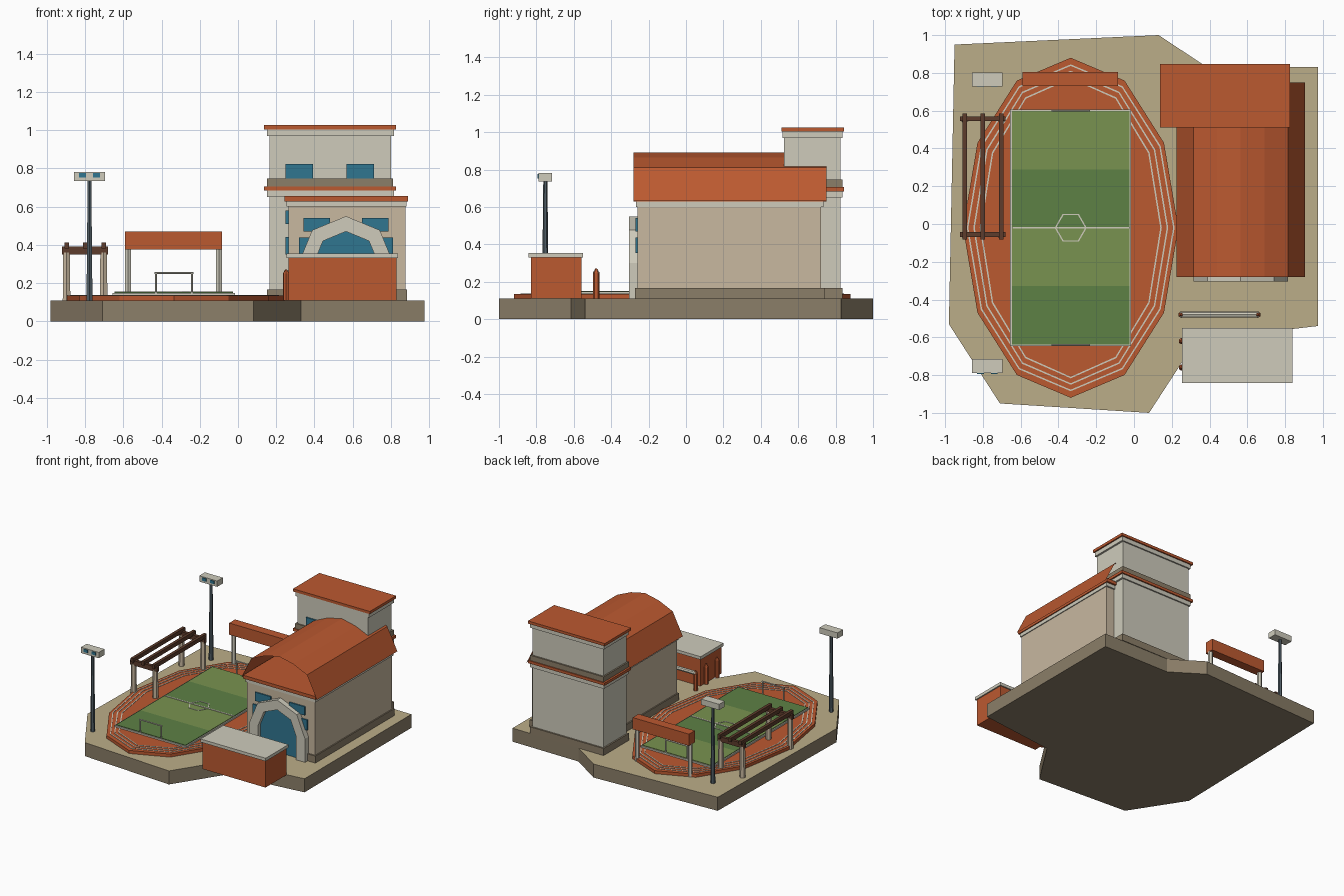
import bpy, bmesh, math
from mathutils import Vector

if "Cube" in bpy.data.objects:
    bpy.data.objects.remove(bpy.data.objects["Cube"])

PALETTE = {
    "sand": (0.50, 0.42, 0.25), "stone": (0.26, 0.21, 0.14), "red": (0.50, 0.10, 0.03),
    "lawn_light": (0.19, 0.29, 0.08), "lawn_dark": (0.11, 0.22, 0.06),
    "white": (0.62, 0.60, 0.50), "cream": (0.58, 0.48, 0.35), "glass": (0.03, 0.18, 0.28),
    "steel": (0.08, 0.11, 0.13), "wood": (0.11, 0.045, 0.025)}
mats = {}
for key, rgb in PALETTE.items():
    mats[key] = bpy.data.materials.new(key)
    mats[key].diffuse_color = (*rgb, 1)


def finish(name, bm, *keys):
    mesh = bpy.data.meshes.new(name)
    bmesh.ops.recalc_face_normals(bm, faces=bm.faces)
    bm.to_mesh(mesh)
    bm.free()
    for k in keys:
        mesh.materials.append(mats[k])
    ob = bpy.data.objects.new(name, mesh)
    bpy.context.collection.objects.link(ob)
    return ob


def box(name, x, y, z, key):
    bm = bmesh.new()
    bmesh.ops.create_cube(bm, size=1)
    for v in bm.verts:
        v.co = [(a + b) / 2 + c * (b - a) for (a, b), c in zip((x, y, z), v.co)]
    return finish(name, bm, key)


def prism(name, pts, vec, key):
    bm = bmesh.new()
    f = bm.faces.new([bm.verts.new(p) for p in pts])
    top = bmesh.ops.extrude_face_region(bm, geom=[f])["geom"]
    bmesh.ops.translate(bm, vec=vec, verts=[g for g in top if isinstance(g, bmesh.types.BMVert)])
    return finish(name, bm, key)


def rod(name, p, q, r1, r2, key, sides=6):
    p, q = Vector(p), Vector(q)
    bm = bmesh.new()
    bmesh.ops.create_cone(bm, cap_ends=True, segments=sides, radius1=r1, radius2=r2,
                          depth=(q - p).length)
    rot = (q - p).to_track_quat('Z', 'Y')
    for v in bm.verts:
        v.co = rot @ v.co + (p + q) / 2
    return finish(name, bm, key)


def ellipse(rx, ry, z, n):
    return [(CX + rx * math.cos(math.tau * i / n), CY + ry * math.sin(math.tau * i / n), z)
            for i in range(n)]


def ring(name, rx, ry, w, z, n):
    # closed flat band standing slightly above the surface
    bm = bmesh.new()
    loops = [[bm.verts.new(p) for p in ellipse(rx - d, ry - d, h, n)]
             for d, h in ((0, z), (0, z + .004), (w, z + .004), (w, z))]
    for a in range(4):
        A, B = loops[a], loops[(a + 1) % 4]
        for i in range(n):
            j = (i + 1) % n
            bm.faces.new((A[i], A[j], B[j], B[i]))
    return finish(name, bm, "white")


CX, CY = -0.335, -0.02

# Ground slab with sandy top
outline = [(-.95, .95), (-.98, -.53), (-.71, -.95), (.08, -1), (.33, -.615),
           (.975, -.54), (.975, .83), (.38, .835), (.13, 1)]
slab = prism("ground_slab", [(x, y, 0) for x, y in outline], (0, 0, .11), "stone")
slab.data.materials.append(mats["sand"])
for p in slab.data.polygons:
    p.material_index = int(p.normal.z > .9)

# Running track and lane lines
prism("running_track", ellipse(.57, .90, .108, 12), (0, 0, .027), "red")
for i in range(3):
    ring(f"lane_line_{i}", .55 - .034 * i, .865 - .034 * i, .008, .134, 12)

# Striped pitch with markings
box("pitch_border", (-.657, -.015), (-.645, .605), (.13, .147), "white")
for i in range(4):
    box(f"pitch_stripe_{i}", (-.647, -.025), (-.637 + i * .3085, -.637 + (i + 1) * .3085),
        (.135, .152), "lawn_light" if i % 2 else "lawn_dark")
box("halfway_line", (-.647, -.025), (CY - .005, CY + .005), (.14, .156), "white")
ring("centre_circle", .085, .085, .008, .151, 6)

# Goals
for tag, y in (("front", -.64), ("back", .60)):
    for x in (-.43, -.24):
        rod(f"goal_post_{tag}", (x, y, .14), (x, y, .255), .006, .006, "white")
    rod(f"goal_bar_{tag}", (-.436, y, .253), (-.234, y, .253), .006, .006, "white")

# Scoreboard on two posts
box("scoreboard", (-.59, -.085), (.73, .805), (.375, .47), "red")
for x in (-.575, -.10):
    rod("scoreboard_post", (x, .767, .11), (x, .767, .38), .018, .018, "white")

# Pergola
for y in (-.055, .557):
    box("pergola_cross_beam", (-.92, -.68), (y - .013, y + .013), (.35, .39), "wood")
    for x in (-.897, -.703):
        rod("pergola_post", (x, y, .11), (x, y, .36), .023, .02, "cream")
for x in (-.895, -.80, -.703):
    box("pergola_rafter", (x - .012, x + .012), (-.082, .585), (.38, .412), "wood")

# Floodlights
for y in (-.752, .765):
    rod("floodlight_pole", (-.777, y, .11), (-.777, y, .74), .018, .011, "steel")
    box("floodlight_head", (-.858, -.697), (y - .036, y + .036), (.735, .782), "white")
    for x in (-.813, -.74):
        box("floodlight_lamp", (x - .018, x + .018), (y - .041, y - .03), (.752, .776), "glass")

# Kiosk
box("kiosk_body", (.263, .828), (-.83, -.56), (.11, .332), "red")
box("kiosk_roof", (.253, .838), (-.842, -.55), (.33, .355), "white")

# Railing and side posts
for x, y in ((.25, -.48), (.655, -.48), (.252, -.62), (.252, -.76)):
    rod("railing_post", (x, y, .11), (x, y, .25), .017, .017, "red")
    rod("railing_post_tip", (x, y, .25), (x, y, .272), .017, .004, "red")
rod("railing_bar", (.243, -.48, .25), (.662, -.48, .25), .016, .016, "white", 8)

# Main hall
HX = .565
box("hall_plinth", (.255, .885), (-.272, .74), (.11, .167), "stone")
box("hall_walls", (.265, .875), (-.26, .722), (.16, .61), "cream")
box("hall_cornice", (.255, .882), (-.268, .735), (.60, .63), "white")
box("hall_roof_base", (.242, .89), (-.28, .75), (.628, .655), "red")

# Open barrel roof shell
half = [(.34, .632), (.25, .81), (.125, .865), (0, .892)]
profile = half + [(-x, z) for x, z in half[-2::-1]]
bm = bmesh.new()
rows = [[bm.verts.new((HX + x, y, z)) for x, z in profile] for y in (-.28, .75)]
for i in range(len(profile) - 1):
    bm.faces.new((rows[0][i], rows[0][i + 1], rows[1][i + 1], rows[1][i]))
finish("hall_barrel_roof", bm, "red")


# Entrance portal and glazing
def portal(r, z0=.11):
    arc = [(HX + r * math.cos(math.pi * i / 4), .30 + r * math.sin(math.pi * i / 4))
           for i in range(5)]
    return [(HX + r, z0)] + arc + [(HX - r, z0)]


loop = portal(.25) + portal(.17)[::-1]
prism("entrance_portal", [(x, -.305, z) for x, z in loop], (0, .05, 0), "white")
prism("entrance_glass", [(x, -.275, z) for x, z in portal(.172)], (0, .02, 0), "glass")
for side in (-1, 1):
    for d, w, z0, z1 in ((.153, .07, .47, .54), (.175, .07, .355, .438)):
        x = HX + side * d
        box("hall_window", (x - w, x + w), (-.27, -.255), (z0, z1), "glass")

# Two-storey tower
box("tower_plinth", (.153, .815), (.513, .838), (.11, .167), "stone")
box("tower_lower_walls", (.165, .80), (.525, .825), (.16, .66), "white")
box("tower_upper_walls", (.165, .80), (.525, .825), (.70, .98), "white")
box("tower_upper_plinth", (.153, .812), (.515, .838), (.705, .748), "stone")
for z in (.65, .97):
    box("tower_cornice", (.152, .815), (.517, .836), (z, z + .035), "white")
    box("tower_roof", (.137, .826), (.51, .846), (z + .034, z + .056), "red")
for x in (.32, .64):
    for z0, z1 in ((.35, .44), (.51, .58), (.748, .822)):
        box("tower_window", (x - .072, x + .072), (.515, .53), (z0, z1), "glass")

for m in bpy.data.materials:
    if m.users and not m.is_grease_pencil:
        m.use_nodes = True
        m.node_tree.nodes["Principled BSDF"].inputs["Base Color"].default_value = m.diffuse_color
